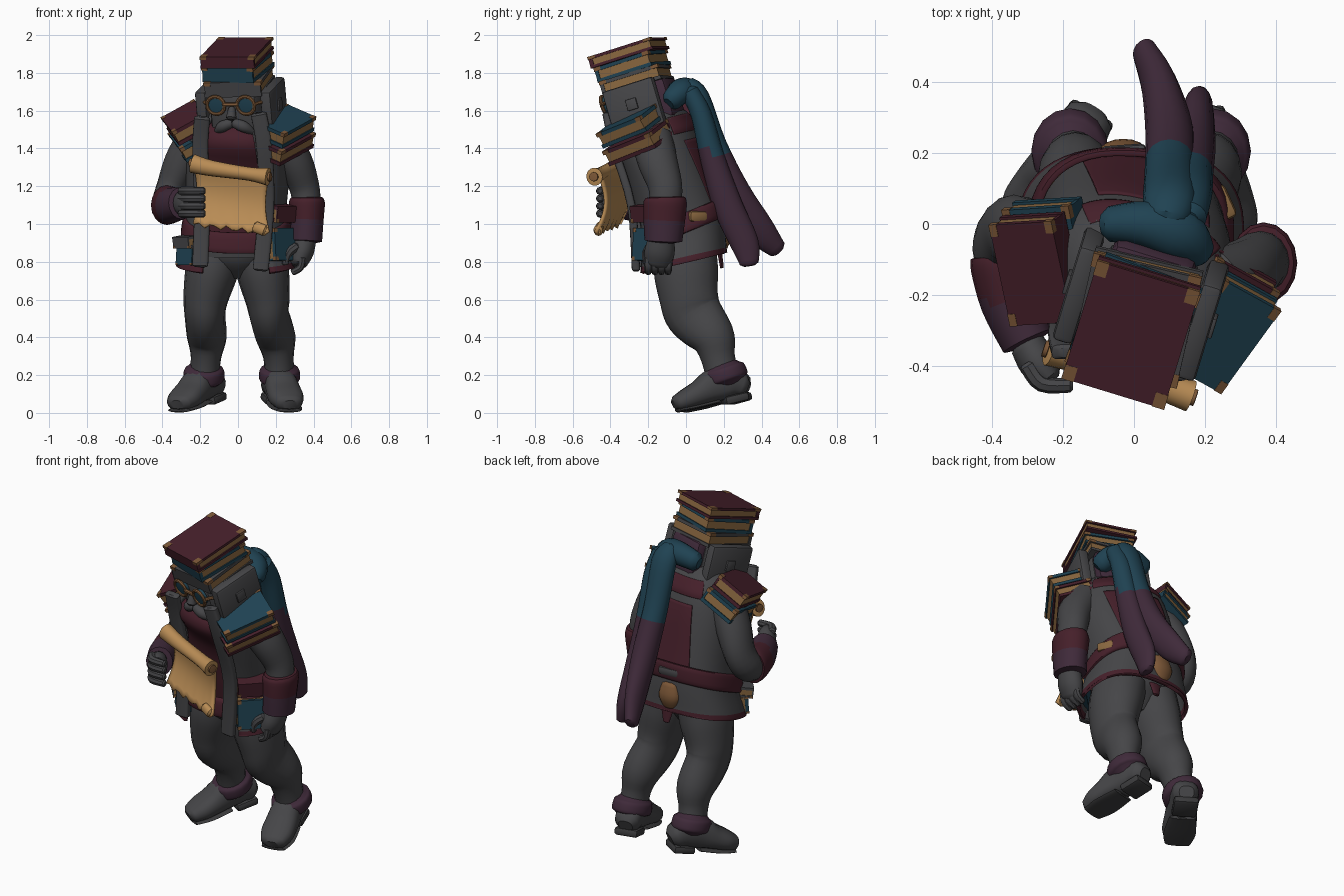
import bpy, bmesh, math
from mathutils import Matrix, Vector

cube = bpy.data.objects.get("Cube")
if cube:
    bpy.data.objects.remove(cube)


def material(name, *rgb):
    m = bpy.data.materials.new(name)
    m.use_nodes = True
    m.diffuse_color = (*rgb, 1)
    m.node_tree.nodes["Principled BSDF"].inputs["Base Color"].default_value = (*rgb, 1)
    return m


GRAY = material("charcoal cloth", .06, .06, .064)
SOLE = material("dark sole", .042, .042, .044)
RED = material("maroon", .06, .014, .023)
BLUE = material("teal blue", .014, .055, .085)
PURPLE = material("dusky purple", .05, .023, .042)
BROWN = material("brown leather", .2, .095, .038)
PAPER = material("parchment", .48, .26, .09)
PAGES = material("page edges", .25, .135, .05)


def frame(x, y, z, yaw=0, pitch=0, roll=0):
    turn = [Matrix.Rotation(math.radians(a), 4, ax) for a, ax in ((yaw, 'Z'), (pitch, 'X'), (roll, 'Y'))]
    return Matrix.Translation((x, y, z)) @ turn[0] @ turn[1] @ turn[2]


def finish(name, bm, mats, rule=None, thick=0, angle=40):
    bmesh.ops.recalc_face_normals(bm, faces=bm.faces)
    if rule:
        for f in bm.faces:
            f.material_index = rule(f.calc_center_median())
    mesh = bpy.data.meshes.new(name)
    bm.to_mesh(mesh)
    bm.free()
    for m in mats:
        mesh.materials.append(m)
    mesh.shade_smooth()
    mesh.set_sharp_from_angle(angle=math.radians(angle))
    ob = bpy.data.objects.new(name, mesh)
    bpy.context.collection.objects.link(ob)
    if thick:
        mod = ob.modifiers.new("thickness", 'SOLIDIFY')
        mod.thickness, mod.offset = thick, 0
    return ob


def spline(pts, steps=4):
    # Catmull-Rom through tuples of any length
    pts = [Vector(p) for p in pts]
    pts = [pts[0]] + pts + [pts[-1]]
    out = []
    for a, b, c, d in zip(pts, pts[1:], pts[2:], pts[3:]):
        for i in range(steps):
            t = i / steps
            out.append(b + (c - a) * t / 2 + (a * 2 - b * 5 + c * 4 - d) * t * t / 2
                       + (b * 3 - a - c * 3 + d) * t ** 3 / 2)
    return out + [pts[-1]]


def skin(bm, rings, closed=True):
    rings = [[bm.verts.new(p) for p in r] for r in rings]
    n = len(rings[0])
    for r, s in zip(rings, rings[1:]):
        for i in range(n if closed else n - 1):
            j = (i + 1) % n
            bm.faces.new((r[i], r[j], s[j], s[i]))
    return rings


def tube(name, pts, mats, ref=(1, 0, 0), M=Matrix(), rule=None, n=16, square=1, dome=.4):
    # points are (x, y, z, half width along ref, other half width)
    p = spline(pts)
    if dome:
        def cap(end, nxt):
            d = (Vector(end[:3]) - Vector(nxt[:3])).normalized() * min(end[3], end[4]) * dome
            return Vector((*(Vector(end[:3]) + d), end[3] * .6, end[4] * .6))
        p = [cap(p[0], p[1])] + p + [cap(p[-1], p[-2])]
    rings = []
    for i, q in enumerate(p):
        t = (Vector(p[min(i + 1, len(p) - 1)][:3]) - Vector(p[max(i - 1, 0)][:3])).normalized()
        u = Vector(ref)
        u = (u - t * u.dot(t)).normalized()
        v = t.cross(u)
        ring = []
        for k in range(n):
            c, s = math.cos(k * math.tau / n), math.sin(k * math.tau / n)
            c, s = (math.copysign(abs(w) ** square, w) for w in (c, s))
            ring.append(M @ (Vector(q[:3]) + u * c * q[3] + v * s * q[4]))
        rings.append(ring)
    bm = bmesh.new()
    rings = skin(bm, rings)
    bm.faces.new(rings[0])
    bm.faces.new(rings[-1])
    return finish(name, bm, mats, rule)


def shell(name, rings, mats, gap=0, rule=None, thick=0):
    # leaning body rings (z, cx, cy, rx, ry, slope, yaw), open by gap degrees either side of the front
    n, a0 = 44, math.radians(gap)
    out = []
    for z, cx, cy, rx, ry, slope, yaw in spline(rings):
        turn, ring = Matrix.Rotation(math.radians(yaw), 3, 'Z'), []
        for k in range(n):
            a = a0 + (math.tau - 2 * a0) * k / (n - 1 if gap else n)
            s, c = (math.copysign(abs(w) ** .8, w) for w in (math.sin(a), math.cos(a)))
            v = turn @ Vector((rx * s, -ry * c, 0))
            ring.append((cx + v.x, cy + v.y, z + slope * v.y))
        out.append(ring)
    bm = bmesh.new()
    out = skin(bm, out, not gap)
    if not gap and not thick:
        bm.faces.new(out[0])
        bm.faces.new(out[-1])
    return finish(name, bm, mats, rule, thick)


def box(bm, M, loc, size, index=0, bevel=0):
    S = Matrix.Diagonal((*size, 1))
    vs = bmesh.ops.create_cube(bm, size=1, matrix=M @ Matrix.Translation(loc) @ S)['verts']
    for f in {f for v in vs for f in v.link_faces}:
        f.material_index = index
    if bevel:
        bmesh.ops.bevel(bm, geom=list({e for v in vs for e in v.link_edges}), offset=bevel,
                        segments=2, affect='EDGES', profile=.5)


def block(name, M, loc, size, mat, bevel=.015):
    bm = bmesh.new()
    box(bm, M, loc, size, 0, bevel)
    return finish(name, bm, [mat])


def book(name, M, w, d, t, cover):
    # two boards, spine on local -y, page block and four corner plates on the upper board
    bm = bmesh.new()
    for s in (-1, 1):
        box(bm, M, (0, 0, s * t * .39), (w, d, t * .24))
        box(bm, M, (s * w * .445, d * .445, t * .4), (w * .12, d * .12, t * .25), 2)
        box(bm, M, (s * w * .445, -d * .445, t * .4), (w * .12, d * .12, t * .25), 2)
    box(bm, M, (0, -d * .47, 0), (w * .98, d * .06, t * .9))
    box(bm, M, (0, 0, 0), (w * .95, d * .95, t * .7), 1)
    return finish(name, bm, [cover, PAGES, BROWN])


# hips, legs, ankle cuffs and boots
tube("hips", [(-.01, -.02, .98, .2, .17), (-.01, -.02, .85, .22, .17), (-.01, -.01, .77, .13, .12)], [GRAY])
tube("right_leg", [(-.11, 0, .88, .14, .16), (-.14, 0, .75, .14, .17), (-.17, .015, .61, .12, .155), (-.175, .045, .52, .108, .152),
                   (-.165, .14, .4, .105, .12), (-.17, .17, .29, .08, .09), (-.18, .2, .17, .08, .09)], [GRAY])
tube("left_leg", [(.1, 0, .88, .14, .16), (.13, 0, .75, .14, .17), (.155, .015, .61, .12, .155), (.165, .045, .52, .105, .152),
                  (.2, .14, .4, .105, .12), (.215, .17, .29, .08, .09), (.22, .2, .17, .08, .09)], [GRAY])
for side, x, hx, yaw in (("right", -.18, -.125, -32), ("left", .22, .19, 13)):
    tube(side + "_ankle_cuff", [(x, .215, .165, .09, .105), (x, .21, .18, .108, .122), (x, .195, .225, .106, .118),
                                (x, .19, .24, .09, .1)], [PURPLE], (1, 0, 0))
    M = frame(hx, .3, .092, yaw, 13)
    tube(side + "_boot", [(0, .01, .05, .07, .06), (0, -.05, .085, .08, .085), (0, -.14, .088, .085, .09),
                          (0, -.22, .068, .092, .068), (0, -.3, .052, .092, .054), (0, -.36, .04, .07, .04)],
         [GRAY], M=M, square=.8)
    tube(side + "_sole", [(0, -.14, 0, .075, .012), (0, -.27, 0, .09, .012), (0, -.36, .003, .07, .012)], [SOLE], M=M)
    block(side + "_heel", M, (0, -.045, -.005), (.14, .13, .045), SOLE)

# vest, open coat, back panels and belt
shell("vest", [(.86, -.01, -.02, .22, .17, .24, 0), (1.05, -.01, -.04, .23, .19, .24, -4), (1.3, 0, -.1, .24, .18, .24, -12),
               (1.48, 0, -.19, .22, .2, .24, -17), (1.58, 0, -.2, .1, .1, .24, -17)], [RED, GRAY],
      rule=lambda c: 1 if c.z - .4 * c.y < .97 else 0)
shell("coat", [(.79, -.01, -.025, .31, .235, .24, 0), (.82, -.01, -.025, .305, .23, .24, 0), (1.02, -.01, -.03, .255, .215, .24, -3),
               (1.3, 0, -.1, .265, .2, .24, -12), (1.48, 0, -.17, .25, .2, .24, -17), (1.57, 0, -.19, .19, .15, .24, -17),
               (1.61, 0, -.2, .1, .1, .24, -17)], [GRAY, RED], 30, lambda c: int(c.z - .24 * c.y < .82), .02)
shell("back_panel", [(1.02, -.01, -.03, .265, .226, .24, -6), (1.3, 0, -.1, .277, .212, .24, -14),
                     (1.41, 0, -.143, .27, .212, .24, -17)], [RED], 148, thick=.008)
shell("back_yoke", [(1.45, 0, -.16, .265, .212, .24, -17), (1.48, 0, -.17, .262, .212, .24, -17),
                    (1.54, 0, -.183, .225, .18, .24, -17)], [RED], 135, thick=.008)
shell("belt", [(.945, -.01, -.03, .27, .225, .42, -3), (.955, -.01, -.03, .288, .242, .42, -3), (1.035, -.01, -.03, .275, .238, .42, -3),
               (1.045, -.01, -.03, .26, .222, .42, -3)], [RED], thick=.008)
for side, path in (("left", [(.11, -.42, 1.58), (.14, -.38, 1.4), (.15, -.29, 1.1), (.12, -.265, .76)]),
                   ("right", [(-.19, -.36, 1.56), (-.2, -.31, 1.4), (-.19, -.25, 1.1), (-.2, -.245, .78)])):
    tube(side + "_lapel", [(*p, .042, .022) for p in path], [GRAY], square=.5, n=20)
block("right_buckle", frame(-.19, .145, 1.06, 38), (0, 0, 0), (.13, .05, .055), PAGES)
block("left_buckle", frame(.25, .06, 1.04, -65), (0, 0, 0), (.1, .05, .055), PAGES)
block("back_belt_plate", frame(-.03, .208, 1.09, 4), (0, 0, 0), (.13, .03, .05), GRAY)
tube("back_pouch", [(-.03, .19, .88, .05, .03), (-.03, .205, .94, .066, .035), (-.03, .195, 1.01, .05, .025)], [BROWN])
tube("back_tassel", [(0, .18, .84, .04, .012), (0, .19, .77, .02, .01)], [RED])

# books hung at the hips
book("left_hip_upper_book", frame(.215, -.19, 1.06, 45, 8, 180), .16, .14, .085, RED)
book("left_hip_lower_book", frame(.225, -.19, .89, 45, 86), .17, .17, .09, BLUE)
book("right_hip_upper_book", frame(-.255, -.165, .91, -50, 8, 180), .13, .13, .06, GRAY)
book("right_hip_lower_book", frame(-.255, -.16, .83, -50, 86), .13, .1, .08, BLUE)

# shoulder books
for side, F, turn, upper, lower in (("left", frame(.235, -.275, 1.475, -36, 18, 22), -90, BLUE, RED),
                                    ("right", frame(-.25, -.11, 1.495, 12, 15, -30), 90, RED, BLUE)):
    for part, z, cover, grow in (("upper", .05, upper, 1), ("lower", -.05, lower, 1.07)):
        book(f"{side}_shoulder_{part}_book", F @ frame(0, 0, z, turn), .3 * grow, .2 * grow, .085, cover)

# head, stand-up collar and the stack of books
H = frame(.01, -.25, 1.72, -17, 17)
block("head", H, (0, -.01, -.13), (.27, .3, .28), GRAY, .04)
block("nape", H, (0, .13, -.1), (.24, .1, .22), PURPLE, .03)
block("jaw", H, (0, -.13, -.23), (.18, .1, .12), GRAY, .035)
for side, s in (("left", 1), ("right", -1)):
    block(side + "_collar_plate", H, (s * .18, 0, -.11), (.06, .29, .26), GRAY)
    block(side + "_collar_stud", H, (s * .212, 0, -.09), (.016, .06, .06), GRAY, .004)
    ring = [(s * .083 + .048 * math.cos(a), -.185, -.04 + .048 * math.sin(a), .01, .01)
            for a in [i * math.tau / 12 for i in range(13)]]
    tube(side + "_spectacle_rim", ring, [BROWN], (0, 1, 0), H, n=8, dome=0)
    tube(side + "_lens", [(s * .083, -.16, -.04, .046, .046), (s * .083, -.186, -.04, .044, .044)], [BLUE], M=H, dome=.05)
    tube(side + "_spectacle_arm", [(s * .13, -.18, -.035, .01, .01), (s * .17, -.12, -.035, .01, .01)], [BROWN], (0, 0, 1), H, n=8)
    tube(side + "_moustache", [(s * .01, -.18, -.14, .025, .025), (s * .06, -.18, -.16, .03, .03),
                               (s * .1, -.15, -.2, .015, .02)], [GRAY], (0, 0, 1), H)
tube("spectacle_bridge", [(-.04, -.187, -.035, .011, .011), (.04, -.187, -.035, .011, .011)], [BROWN], (0, 0, 1), H, n=8)
tube("nose", [(0, -.17, -.06, .018, .02), (0, -.195, -.105, .028, .028)], [GRAY], M=H)
for name, z, t, yaw, w, d, cover in (("bottom", .04, .08, 4, .31, .33, GRAY), ("middle", .12, .08, -4, .29, .32, BLUE),
                                     ("top", .194, .062, 0, .3, .36, RED)):
    book(f"head_{name}_book", H @ frame(0, 0, z, yaw), w, d, t, cover)

# arms, cuffs and hands
tube("left_arm", [(.22, -.18, 1.45, .1, .11), (.3, -.15, 1.33, .095, .105), (.35, -.11, 1.2, .08, .09),
                  (.365, -.11, 1.1, .075, .085)], [GRAY])
tube("left_cuff", [(.365, -.11, 1.14, .085, .105), (.365, -.11, 1.11, .095, .115), (.365, -.115, 1.02, .088, .11),
                   (.36, -.12, .91, .085, .1)], [RED, PURPLE], rule=lambda c: int(c.z < 1.02), dome=.1)
tube("left_palm", [(.355, -.13, .92, .06, .07), (.34, -.14, .85, .06, .08), (.32, -.15, .79, .045, .07)], [GRAY])
for i in range(4):
    y = -.2 + .035 * i
    tube(f"left_finger_{i}", [(.34, y, .82, .022, .02), (.33, y, .77, .022, .019), (.29, y, .745, .018, .018)], [GRAY], (0, 1, 0), n=8)
tube("left_thumb", [(.31, -.19, .88, .025, .025), (.26, -.21, .84, .024, .024), (.25, -.21, .79, .018, .018)], [GRAY], n=8)
tube("right_arm", [(-.22, -.08, 1.46, .1, .11), (-.295, -.04, 1.33, .095, .11), (-.35, -.02, 1.2, .08, .1),
                   (-.375, -.07, 1.11, .08, .09), (-.35, -.2, 1.09, .07, .08)], [GRAY])
tube("right_cuff", [(-.38, -.09, 1.1, .08, .1), (-.375, -.12, 1.1, .085, .105), (-.35, -.22, 1.1, .082, .095),
                    (-.3, -.33, 1.11, .075, .085)], [RED, PURPLE], rule=lambda c: int(c.y < -.22), dome=.1)
tube("right_palm", [(-.3, -.34, 1.11, .05, .065), (-.27, -.39, 1.115, .055, .08), (-.24, -.43, 1.115, .04, .075)], [GRAY])
for i in range(4):
    z = 1.055 + .04 * i
    tube(f"right_finger_{i}", [(-.3, -.4, z, .023, .023), (-.26, -.45, z, .023, .023), (-.18, -.455, z, .02, .02)], [GRAY], (0, 0, 1), n=8)

# scroll: sagging sheet with a ragged edge and a rolled top
bm = bmesh.new()
rows = []
for j in range(13):
    v = j / 12
    row = []
    for i in range(15):
        u = i / 14
        x = -.235 + .4 * u + (.02 * math.sin(math.pi * v)) * (1 - 2 * u)
        rag = .014 * math.sin(i * 2.3) * v ** 4
        sag = .035 * math.sin(math.pi * v) - .02 * v ** 3
        row.append((x, -.33 - .13 * u + sag, 1.33 - .07 * u - (.33 - .02 * u) * v + rag))
    rows.append(row)
skin(bm, rows, False)
finish("scroll_sheet", bm, [PAPER], thick=.016)
tube("scroll_roll", [(-.24, -.355, 1.32, .05, .045), (-.14, -.385, 1.295, .042, .04), (.06, -.45, 1.265, .036, .04),
                     (.16, -.485, 1.25, .048, .045)], [PAPER], (0, 0, 1), dome=.05)
tube("scroll_foot_curl", [(.09, -.455, .985, .03, .02), (.14, -.465, .965, .03, .025)], [PAPER], (0, 0, 1))
for end, x, y, z in (("left", .168, -.488, 1.25), ("right", -.248, -.352, 1.322)):
    tube(end + "_roll_end", [(x - .006, y + .002, z, .024, .024), (x + .006, y - .002, z, .024, .024)], [BROWN], (0, 0, 1), dome=.05)

# scarf: wrapped knot and two tails
def fade(c):
    return int(c.z < 1.38)


tube("scarf_wrap", [(-.07, 0, 1.69, .055, .05), (.03, 0, 1.71, .065, .065), (.13, -.03, 1.7, .065, .075),
                    (.18, -.08, 1.65, .055, .05)], [BLUE], (0, 0, 1))
tube("long_scarf_tail", [(.09, .01, 1.73, .06, .05), (.1, .07, 1.67, .075, .055), (.1, .15, 1.42, .07, .065), (.1, .26, 1.17, .068, .08),
                         (.07, .39, .97, .05, .08), (.03, .485, .865, .035, .05)], [BLUE, PURPLE], rule=fade)
tube("short_scarf_tail", [(.15, .02, 1.7, .055, .05), (.16, .08, 1.58, .06, .055), (.165, .14, 1.35, .058, .065), (.175, .22, 1.1, .055, .078),
                          (.18, .31, .9, .045, .075), (.19, .335, .79, .03, .05)], [BLUE, PURPLE], rule=fade)
